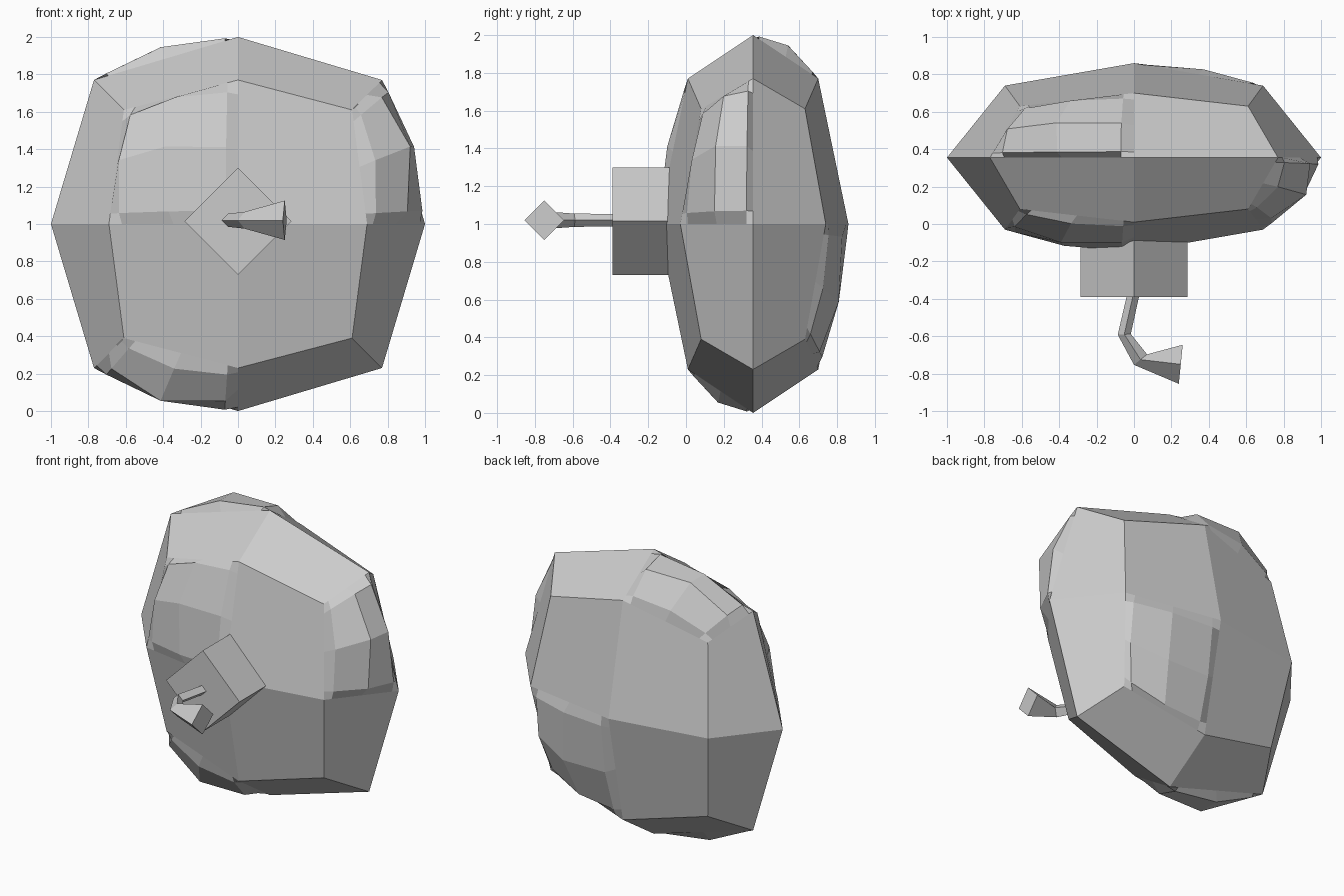
import bpy
from itertools import product
from mathutils import Vector

if "Cube" in bpy.data.objects:
    bpy.data.objects.remove(bpy.data.objects["Cube"])

CENTRE = Vector((0, 0.355, 1.0))


def make_object(name, verts, faces):
    mesh = bpy.data.meshes.new(name)
    mesh.from_pydata([tuple(v) for v in verts], [], faces)
    mesh.update()
    ob = bpy.data.objects.new(name, mesh)
    bpy.context.collection.objects.link(ob)
    return ob


# Body: a rounded cube of 2 x 2 quads per side, flattened front to back.
# Size of each kind of point, keyed by which axes are non-zero.
SIZES = {
    (1, 0, 0): (1, 0, 0), (0, 1, 0): (0, 0.505, 0), (0, 0, 1): (0, 0, 1),
    (1, 1, 0): (0.69, 0.385, 0), (1, 0, 1): (0.77, 0, 0.77),
    (0, 1, 1): (0, 0.345, 0.77), (1, 1, 1): (0.61, 0.275, 0.61),
}
# Quads with a faceted bulge: (side axis, octant signs)
BULGES = {
    (1, (-1, -1, 1)), (0, (1, -1, 1)), (2, (-1, -1, -1)),
    (2, (-1, 1, 1)), (1, (1, 1, -1)),
}


def point(signs, axes):
    size = SIZES[tuple(int(i in axes) for i in range(3))]
    return Vector([s * k for s, k in zip(signs, size)])


def bulge(i, j):
    # Swell is strongest mid-quad and zero on the border
    if i in (0, 4) or j in (0, 4):
        return 1.0
    return {2: 1.2, 1: 1.09, 0: 1.035}[(i == 2) + (j == 2)]


verts, faces = [], []
for axis, signs in product(range(3), product((-1, 1), repeat=3)):
    u, v = [k for k in range(3) if k != axis]
    a, b = point(signs, {axis}), point(signs, {axis, u})
    c, d = point(signs, {0, 1, 2}), point(signs, {axis, v})
    flip = (b - a).cross(d - a).dot(c) < 0
    bumpy = (axis, signs) in BULGES
    steps = (0, 0.09, 0.5, 0.9, 1) if bumpy else (0, 1)
    n, start = len(steps), len(verts)
    for i, s in enumerate(steps):
        for j, t in enumerate(steps):
            p = a.lerp(b, s).lerp(d.lerp(c, s), t)
            verts.append(CENTRE + p * (bulge(i, j) if bumpy else 1.0))
    for i, j in product(range(n - 1), repeat=2):
        k = start + i * n + j
        f = (k, k + n, k + n + 1, k + 1)
        faces.append(f[::-1] if flip else f)
make_object("body", verts, faces)


def diamond_loft(name, sections):
    # Each section: centre, sideways direction, radius
    verts, faces = [], []
    for centre, side, r in sections:
        centre, side = Vector(centre), Vector(side).normalized() * r
        up = Vector((0, 0, r))
        verts += [centre + side, centre + up, centre - side, centre - up]
    for k in range(len(sections) - 1):
        for i in range(4):
            j = (i + 1) % 4
            faces.append((4 * k + i, 4 * k + 4 + i, 4 * k + 4 + j, 4 * k + j))
    last = 4 * len(sections) - 4
    faces += [(0, 1, 2, 3), (last + 3, last + 2, last + 1, last)]
    return make_object(name, verts, faces)


# Square block set on its corner at the front
diamond_loft("snout_block", [((0, 0.0, 1.015), (1, 0, 0), 0.285),
                             ((0, -0.39, 1.015), (1, 0, 0), 0.285)])

# Bent pipe ending in a flared bowl
diamond_loft("bent_pipe", [
    ((0.0, -0.36, 1.02), (1, 0, 0), 0.033),
    ((-0.052, -0.59, 1.02), (1, 0.05, 0), 0.035),
    ((0.035, -0.725, 1.02), (0.75, 0.6, 0), 0.045),
    ((0.25, -0.75, 1.02), (0.1, 1, 0), 0.105),
])
